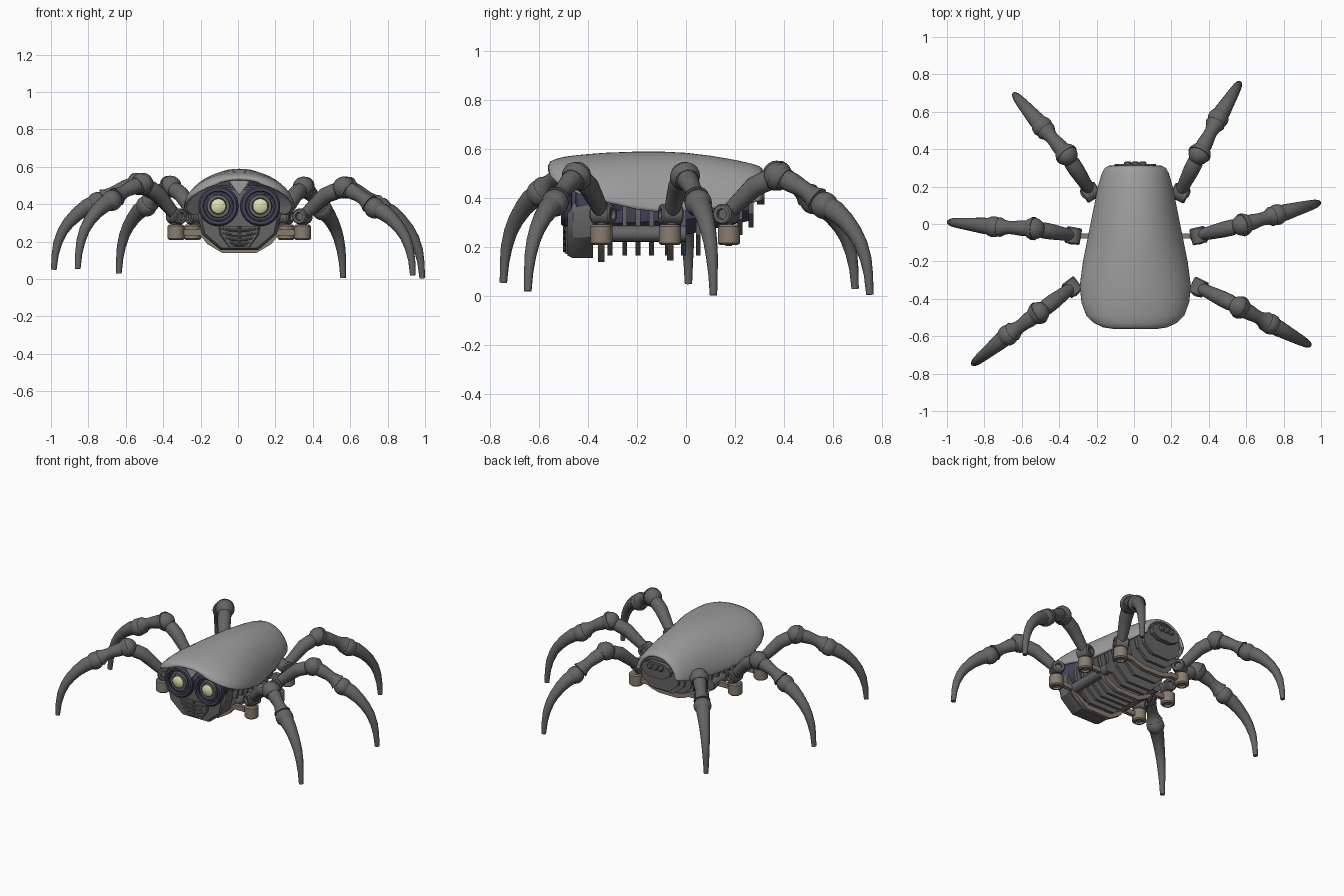
import bpy, bmesh, math
from mathutils import Vector

if "Cube" in bpy.data.objects:
    bpy.data.objects.remove(bpy.data.objects["Cube"])

CX = 0.007  # body centre line

def mat(name, c):
    m = bpy.data.materials.new(name)
    m.diffuse_color = (*c, 1)
    m.use_nodes = True
    m.node_tree.nodes["Principled BSDF"].inputs["Base Color"].default_value = m.diffuse_color
    return m
BLUE = mat("dark_blue", (0.06, 0.06, 0.11))
YELLOW = mat("pale_yellow", (0.75, 0.75, 0.42))
BROWN = mat("brown", (0.25, 0.205, 0.16))
SHELL = mat("shell_grey", (0.34, 0.34, 0.34))
DARK = mat("dark_grey", (0.13, 0.13, 0.13))

def loft(name, rings, material=None, closed=True, caps=True, angle=35):
    bm = bmesh.new()
    vs = [[bm.verts.new(p) for p in r] for r in rings]
    n = len(rings[0])
    for a, b in zip(vs, vs[1:]):
        for i in range(n if closed else n - 1):
            j = (i + 1) % n
            bm.faces.new((a[i], a[j], b[j], b[i]))
    if caps:
        bm.faces.new(vs[0])
        bm.faces.new(vs[-1])
    bmesh.ops.recalc_face_normals(bm, faces=bm.faces)
    me = bpy.data.meshes.new(name)
    bm.to_mesh(me)
    bm.free()
    ob = bpy.data.objects.new(name, me)
    bpy.context.collection.objects.link(ob)
    me.materials.append(material or DARK)
    bpy.ops.object.select_all(action='DESELECT')
    ob.select_set(True)
    bpy.context.view_layer.objects.active = ob
    bpy.ops.object.shade_smooth_by_angle(angle=math.radians(angle))
    return ob

def tube(name, pts, radii, material=None, n=20):
    pts = [Vector(p) for p in pts]
    rings = []
    for i, p in enumerate(pts):
        t = (pts[min(i + 1, len(pts) - 1)] - pts[max(i - 1, 0)]).normalized()
        u = t.cross(Vector((0, 0, 1)))
        u = u.normalized() if u.length > 0.01 else Vector((1, 0, 0))
        v = u.cross(t)
        rings.append([p + radii[i] * (math.cos(k * math.tau / n) * u + math.sin(k * math.tau / n) * v)
                      for k in range(n)])
    return loft(name, rings, material)

def lathe(name, origin, axis, profile, material=None, n=28):
    # profile: (distance along axis, radius); may double back on itself
    o, a = Vector(origin), Vector(axis).normalized()
    u = a.orthogonal().normalized()
    v = a.cross(u)
    return loft(name, [[o + a * d + r * (math.cos(k * math.tau / n) * u + math.sin(k * math.tau / n) * v)
                        for k in range(n)] for d, r in profile], material)

def ball(name, p, axis, r):
    return lathe(name, p, axis, [(-r * math.cos(t), r * math.sin(t))
                 for t in [0.05 + i * (math.pi - 0.1) / 14 for i in range(15)]], n=24)

# shell: arched sections y, half width, top z, edge z
sections = [(-.562, .11, .535, .51), (-.553, .17, .550, .49), (-.53, .22, .560, .467), (-.49, .262, .57, .44),
            (-.42, .288, .578, .41), (-.33, .297, .585, .385), (-.2, .28, .59, .355),
            (-.1, .26, .59, .343), (0, .24, .585, .347), (.1, .22, .573, .355),
            (.2, .20, .556, .37), (.27, .18, .54, .38), (.30, .163, .53, .388), (.312, .14, .52, .395)]
rings = []
for y, w, zt, zb in sections:
    r = []
    for i in range(33):
        t = math.pi * i / 32
        c, s = math.cos(t), math.sin(t)
        r.append((CX + w * math.copysign(abs(c) ** 0.95, c), y, zb + (zt - zb) * s ** 1.2))
    rings.append(r)
shell = loft("shell", rings, SHELL, closed=False, caps=False, angle=60)
sol = shell.modifiers.new("thickness", 'SOLIDIFY')
sol.thickness = 0.015
sol.offset = -1

# ribbed underside
def section(y, w, zb, zt):
    h = zt - zb
    half = [(.45 * w, zb), (.9 * w, zb + .25 * h), (w, zb + .55 * h), (.88 * w, zb + .8 * h), (.5 * w, zt)]
    return [(CX + x, y, z) for x, z in half] + [(CX - x, y, z) for x, z in reversed(half)]

def plate(name, y, w, zb, zt, t=.02, material=None):
    return loft(name, [section(y - t / 2, w, zb, zt), section(y + t / 2, w, zb, zt)], material)

ribs = [(-.31, .215, .165), (-.25, .215, .165), (-.195, .215, .165), (-.14, .215, .165), (-.075, .215, .165),
        (-.01, .21, .165), (.05, .20, .165), (.11, .19, .19), (.165, .18, .215), (.22, .165, .25), (.265, .15, .28)]
for i, (y, w, zb) in enumerate(ribs):
    plate(f"rib_{i + 1}", y, w, zb, .5)
plate("tail_plate", .305, .11, .375, .48, .03)
for i in (-1, 0, 1):
    lathe("tail_stud", (CX + i * .04, .31, .45), (0, 1, 0), [(0, .02), (.018, .02), (.024, .014)])
loft("body_core", [section(-.42, .19, .22, .5), section(0, .18, .25, .5), section(.27, .11, .31, .48)], BLUE)

# face plate and jaw
loft("face_plate", [section(-.483, .205, .165, .48), section(-.46, .222, .155, .49), section(-.38, .222, .155, .49)])
def jaw_ring(y, k=1):
    pts = [(.055, .172), (.1, .235), (.11, .285)]
    return [(CX + x * k, y, z) for x, z in pts] + [(CX - x * k, y, z) for x, z in reversed(pts)]
loft("jaw", [jaw_ring(-.40, 1.1), jaw_ring(-.48, 1.05), jaw_ring(-.492, .95)])
for z, w in ((.185, .055), (.21, .075), (.235, .092), (.26, .1)):
    tube("grille_bar", [(CX - w, -.488, z + .012), (CX - w * .4, -.494, z), (CX + w * .4, -.494, z),
                        (CX + w, -.488, z + .012)], [.007] * 4, n=8)
tube("grille_post", [(CX, -.493, .18), (CX, -.493, .285)], [.008, .008], n=8)
# brow wedge between the eyes
loft("brow_wedge", [[(CX - .06, y, .53), (CX + .06, y, .53), (CX, y, .45)] for y in (-.52, -.42)], SHELL)

# eyes
for s in (-1, 1):
    o = (CX + s * .112, -.51, .39)
    lathe("eye_barrel", o, (0, 1, 0), [(.05, .07), (.012, .07), (.012, .078), (0, .082), (0, .098), (.012, .107),
                                       (.04, .107), (.045, .1), (.06, .1), (.065, .106), (.13, .1), (.4, .05)], BLUE, 36)
    lathe("eye_ring", o, (0, 1, 0), [(.05, .04), (.005, .044), (.005, .06), (.05, .07)])
    lathe("eye_lens", o, (0, 1, 0), [(.03, .04), (.004, .04), (-.004, .028), (-.008, .004)], YELLOW)

# hubs and cross bars below the body
hubs = [(.338, -.345, .155), (.338, -.065, .162), (.25, .175, .22)]
for row, (hx, hy, low) in zip(("front", "middle", "rear"), hubs):
    for s in (-1, 1):
        lathe(f"{row}_hub", (CX + s * hx, hy, .25), (0, 0, 1),
              [(-.03, .024), (-.042, .026), (-.042, .036), (-.034, .045), (.034, .045), (.042, .036), (.042, .01)], BROWN)
    k = hx / .338
    path = [(-hx, .25), (-.21 * k, .25), (-.17 * k, (low + .25) / 2), (-.09 * k, low),
            (.09 * k, low), (.17 * k, (low + .25) / 2), (.21 * k, .25), (hx, .25)]
    loft(f"{row}_cross_bar", [[(CX + x, hy - .013, z - .016), (CX + x, hy + .013, z - .016),
                               (CX + x, hy + .013, z + .016), (CX + x, hy - .013, z + .016)] for x, z in path], BROWN)
for s in (-1, 1):
    tube("side_rail", [(CX + s * .19, -.34, .255), (CX + s * .19, .0, .255)], [.033, .033])

# legs: hip, knee, ankle, foot
legs = {
    "right_front": ((.345, -.338, .335), (.565, -.445, .49), (.73, -.535, .38), (.935, -.645, .02)),
    "right_middle": ((.345, -.062, .335), (.58, -.005, .49), (.765, .05, .38), (.985, .112, .004)),
    "right_rear": ((.245, .165, .335), (.35, .375, .49), (.45, .565, .37), (.562, .75, .006)),
    "left_front": ((-.33, -.338, .335), (-.51, -.475, .51), (-.675, -.595, .42), (-.857, -.745, .055)),
    "left_middle": ((-.325, -.062, .335), (-.535, -.025, .51), (-.75, -.015, .41), (-.985, .01, .05)),
    "left_rear": ((-.23, .17, .335), (-.36, .37, .495), (-.49, .52, .39), (-.637, .69, .03)),
}
for name, pts in legs.items():
    hip, knee, ankle, foot = map(Vector, pts)
    out = (knee - hip)
    out.z = 0
    out.normalize()
    side = out.cross(Vector((0, 0, 1)))
    lathe(f"{name}_hip_ring", hip, side, [(-.03, .02), (-.045, .022), (-.045, .036), (-.038, .042),
                                          (.038, .042), (.045, .036), (.045, .022), (.03, .02)])
    tube(f"{name}_hip_post", [hip - Vector((0, 0, .06)), hip], [.025, .025])
    mid = hip.lerp(knee, .55) + Vector((0, 0, .028))
    tube(f"{name}_thigh", [hip, hip.lerp(mid, .5), mid, mid.lerp(knee, .5), mid.lerp(knee, .75), knee],
         [.03, .036, .042, .043, .036, .034])
    ball(f"{name}_knee", knee, ankle - knee, .058)
    # shin ends in a flared cup around the ankle ball
    f = [.0, .3, .5, .62, .74, .84, .845]
    tube(f"{name}_shin", [knee.lerp(ankle, t) + Vector((0, 0, .012 * math.sin(math.pi * t))) for t in f],
         [.042, .042, .036, .035, .041, .053, .04])
    # raised half cap on the knee
    d = (ankle - knee).normalized()
    lathe(f"{name}_knee_collar", knee, d, [(-.004, .056), (-.004, .062), (.012, .061), (.035, .049), (.035, .035)], n=24)
    ball(f"{name}_ankle", ankle, ankle - knee, .056)
    steps = [(0, 0), (.25, .07), (.46, .17), (.66, .3), (.8, .43), (.91, .6), (.97, .78), (1, 1)]
    path = []
    for a, b in steps:
        p = ankle.lerp(foot, a)
        p.z = ankle.z + (foot.z - ankle.z) * b
        path.append(p)
    tube(f"{name}_claw", path, [.046, .043, .037, .032, .028, .024, .019, .015])
